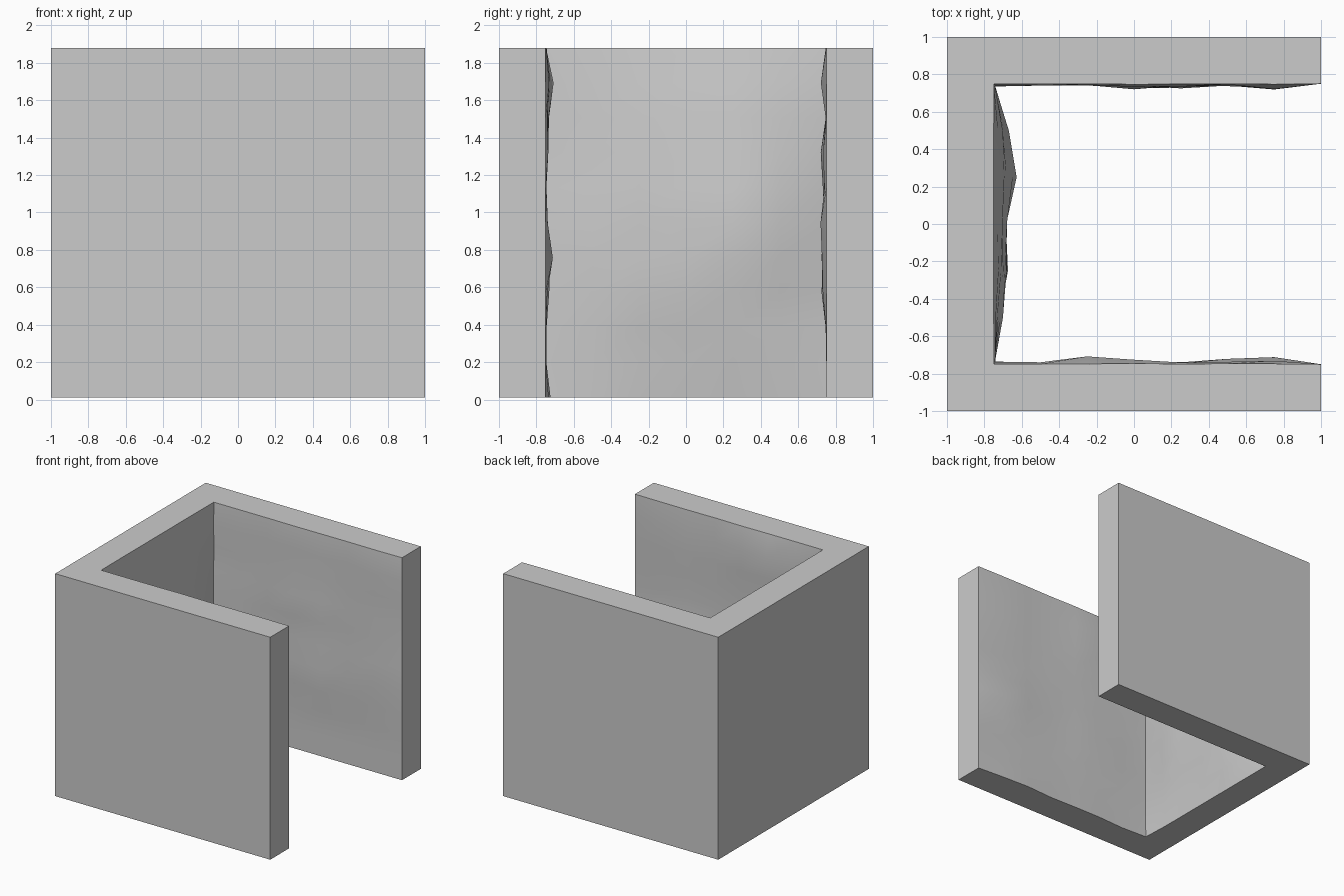
import bpy, bmesh, math, random

if "Cube" in bpy.data.objects:
    bpy.data.objects.remove(bpy.data.objects["Cube"])

random.seed(4)
Z0, Z1, ROWS = 0.01, 1.88, 10

# Inner wall plan: start of each column, inward direction, largest bulge
front = [0, .04, .04, .015, .05, .05, .015, .02]    # x = 1 to -0.75
rear = [.02, .015, .01, .035, .03, .015, .045, 0]   # x = -0.75 to 1
back = [.05, .095, .08, .13, .085]                  # y = -0.5 to 0.5
# Largest bulge of each row on the two side walls, bottom to top
front_rows = [.8, .1, .1, .5, 1, .3, .1, .4, .5, .9, .1]
rear_rows = [0, 0, .1, .9, .8, .7, .6, 1, .1, .7, .1]

columns = []
for i, b in enumerate(front):
    columns.append((1 - .25 * i, -.75, 0, 1, b, front_rows))
for i, b in enumerate(back):
    columns.append((-.75, -.5 + .25 * i, 1, 0, b, None))
for i, b in enumerate(rear):
    columns.append((-.75 + .25 * i, .75, 0, -1, b, rear_rows))

bm = bmesh.new()

# Rough inner surface
inner = []
for x, y, nx, ny, bulge, rows in columns:
    col = []
    for r in range(ROWS + 1):
        t = r / ROWS
        if rows:
            d = bulge * rows[r] * random.uniform(.3, 1.0)
        else:
            d = bulge * math.sin(math.pi * t) * random.uniform(.65, 1.0)
        if abs(x + .75) < 1e-6 and abs(y) > .7:
            nx = .6
        col.append(bm.verts.new((x + nx * d, y + ny * d, Z0 + (Z1 - Z0) * t)))
    inner.append(col)
for a, b in zip(inner, inner[1:]):
    for r in range(ROWS):
        bm.faces.new((a[r], b[r], b[r + 1], a[r + 1]))

# Plain outer walls
plan = [(1, 1), (-1, 1), (-1, -1), (1, -1)]
low = [bm.verts.new((x, y, Z0)) for x, y in plan]
high = [bm.verts.new((x, y, Z1)) for x, y in plan]
for i in range(3):
    bm.faces.new((low[i], low[i + 1], high[i + 1], high[i]))

# Wall ends, top and underside
bm.faces.new([low[3], high[3]] + inner[0][::-1])
bm.faces.new([low[0], high[0]] + inner[-1][::-1])
bm.faces.new([c[-1] for c in inner] + high)
bm.faces.new([c[0] for c in inner] + low)
bmesh.ops.recalc_face_normals(bm, faces=bm.faces[:])
bmesh.ops.triangulate(bm, faces=[f for f in bm.faces if len(f.verts) > 4])

mesh = bpy.data.meshes.new("rough_walls")
bm.to_mesh(mesh)
bm.free()
walls = bpy.data.objects.new("rough_walls", mesh)
bpy.context.collection.objects.link(walls)
bpy.context.view_layer.objects.active = walls
walls.select_set(True)
bpy.ops.object.shade_smooth_by_angle(angle=math.radians(30))
